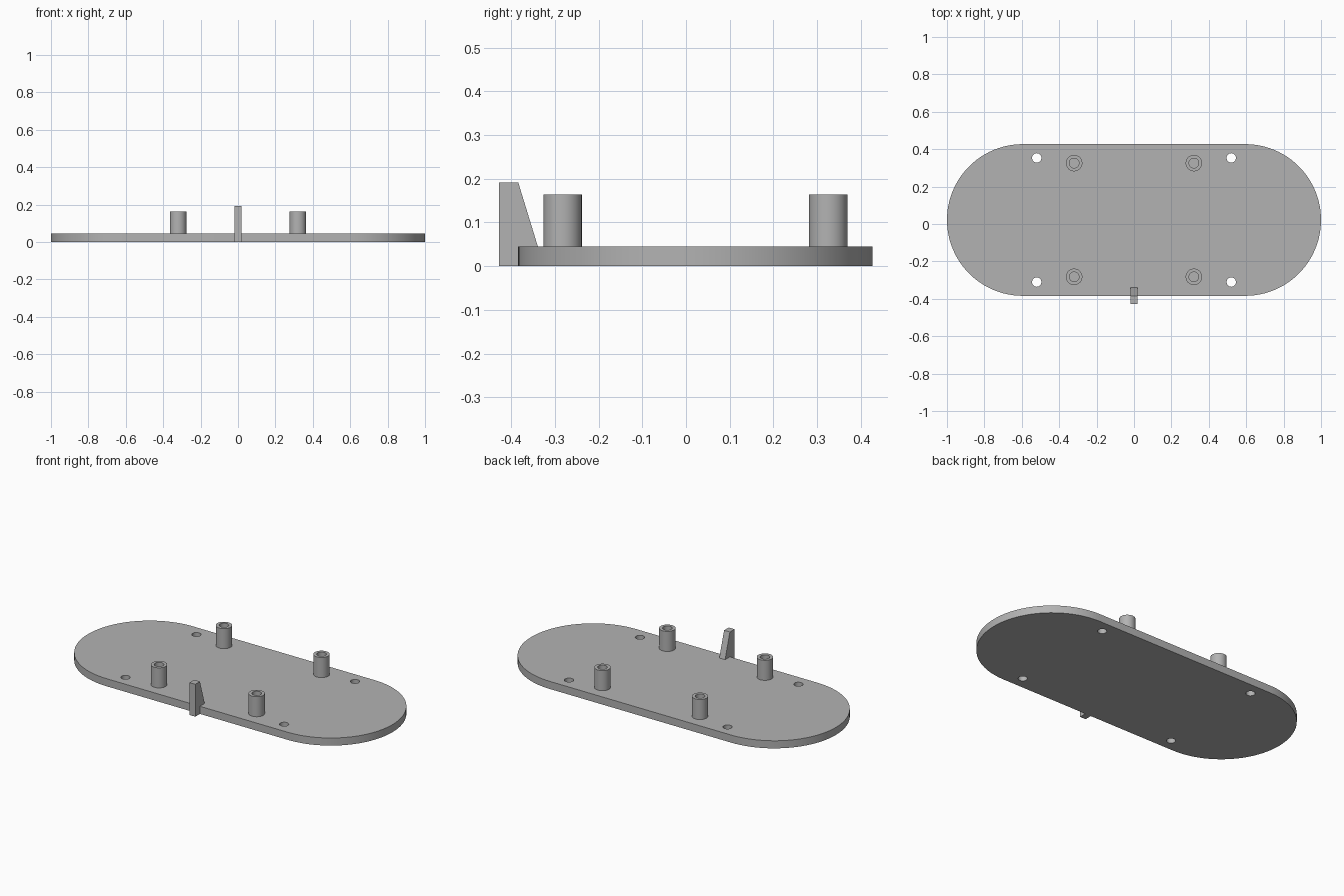
import bpy, bmesh, math
from mathutils import Matrix, Vector

cube = bpy.data.objects.get("Cube")
if cube:
    bpy.data.objects.remove(cube, do_unlink=True)

grey = bpy.data.materials.new("grey plastic")
grey.use_nodes = True
colour = (0.45, 0.45, 0.45, 1)
grey.diffuse_color = colour
grey.node_tree.nodes["Principled BSDF"].inputs["Base Color"].default_value = colour

MID_Y = 0.0215          # plate centre line
THICK = 0.045
POST_TOP = 0.164


def arc(cx, cy, r, start, end, steps):
    """Points along an arc, both ends included."""
    angles = [start + (end - start) * i / steps for i in range(steps + 1)]
    return [(cx + r * math.cos(a), cy + r * math.sin(a)) for a in angles]


def circle(cx, cy, r, steps=32):
    return arc(cx, cy, r, 0, math.tau, steps)[:-1]


def extrude_outline(name, loops, depth, matrix=Matrix(), smooth=True):
    """Fill an outline with optional holes and extrude it along local z."""
    bm = bmesh.new()
    edges = []
    for loop in loops:
        verts = [bm.verts.new((x, y, 0)) for x, y in loop]
        edges += [bm.edges.new((a, b)) for a, b in zip(verts, verts[1:] + verts[:1])]
    bmesh.ops.triangle_fill(bm, edges=edges, use_beauty=True, use_dissolve=False)
    result = bmesh.ops.extrude_face_region(bm, geom=bm.faces[:], use_keep_orig=True)
    top = [v for v in result["geom"] if isinstance(v, bmesh.types.BMVert)]
    bmesh.ops.translate(bm, verts=top, vec=Vector((0, 0, depth)))
    bmesh.ops.recalc_face_normals(bm, faces=bm.faces[:])
    bm.transform(matrix)
    mesh = bpy.data.meshes.new(name)
    bm.to_mesh(mesh)
    bm.free()
    mesh.materials.append(grey)
    obj = bpy.data.objects.new(name, mesh)
    bpy.context.collection.objects.link(obj)
    if smooth:
        bpy.ops.object.select_all(action="DESELECT")
        obj.select_set(True)
        bpy.context.view_layer.objects.active = obj
        bpy.ops.object.shade_smooth_by_angle(angle=math.radians(30))
    return obj


corners = [(sx, sy) for sx in (-1, 1) for sy in (-1, 1)]

# Rounded base plate with four through holes
radius = 0.4055
end_x = 1 - radius
outline = (arc(end_x, MID_Y, radius, -math.pi / 2, math.pi / 2, 48)
           + arc(-end_x, MID_Y, radius, math.pi / 2, math.pi * 1.5, 48))
holes = [circle(sx * 0.52, MID_Y + sy * 0.332, 0.025) for sx, sy in corners]
extrude_outline("base_plate", [outline] + holes, THICK)

# Hollow standoff posts
for sx, sy in corners:
    name = ("back" if sy > 0 else "front") + ("_left" if sx > 0 else "_right") + "_post"
    x, y = sx * 0.32, MID_Y + sy * 0.304
    extrude_outline(name, [circle(x, y, 0.044), circle(x, y, 0.026)],
                    POST_TOP - THICK, Matrix.Translation((0, 0, THICK)))

# Tapered tab on the front edge: profile in (y, z), extruded along x
front = MID_Y - radius
tab = [(-0.4275, 0), (front, 0), (front, THICK), (-0.339, THICK),
       (front, 0.192), (-0.4275, 0.192)]
half_width = 0.019
to_side = Matrix(((0, 0, 1, -half_width), (1, 0, 0, 0), (0, 1, 0, 0), (0, 0, 0, 1)))
extrude_outline("front_tab", [tab], half_width * 2, to_side, smooth=False)
